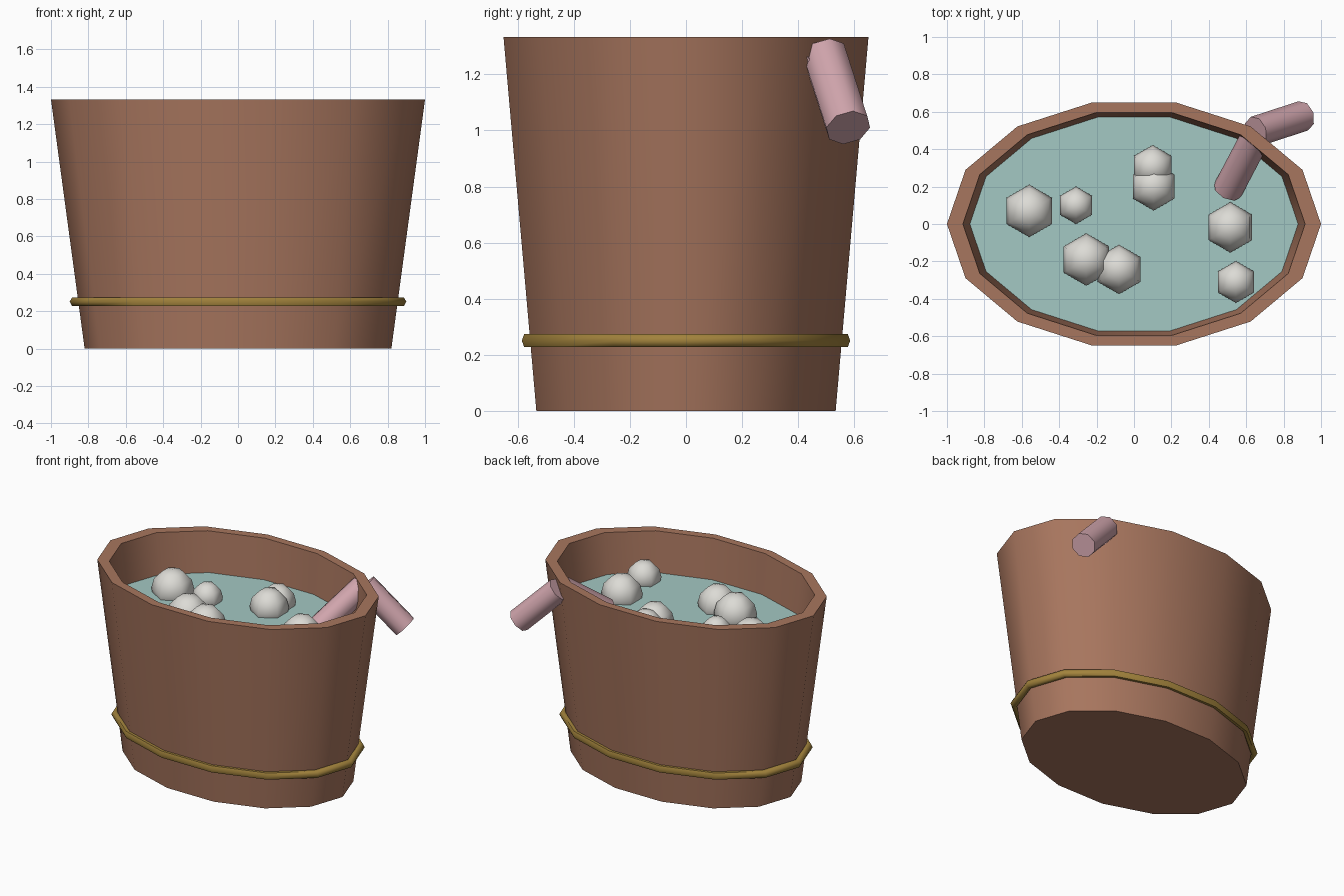
import bpy, bmesh, math
from mathutils import Vector

if "Cube" in bpy.data.objects:
    bpy.data.objects.remove(bpy.data.objects["Cube"])

SIDES, RATIO, H = 14, 0.667, 1.333


def material(name, rgb):
    m = bpy.data.materials.new(name)
    m.diffuse_color = (*rgb, 1)
    m.use_nodes = True
    m.node_tree.nodes["Principled BSDF"].inputs["Base Color"].default_value = m.diffuse_color
    return m


WOOD = material("brown_clay", (0.39, 0.18, 0.112))
WATER = material("pale_teal", (0.37, 0.578, 0.546))
FOAM = material("off_white", (0.72, 0.71, 0.67))
BRASS = material("dull_gold", (0.36, 0.225, 0.045))
PINK = material("soft_pink", (0.64, 0.38, 0.42))


def lathe(name, profile, mat, sides=SIDES, ratio=RATIO, start=0.0, closed=False,
          caps=True, smooth=42, loc=(0, 0, 0)):
    """Spin (radius, z) points into an oval solid; radius 0 becomes a pole."""
    bm = bmesh.new()
    rings = []
    for r, z in profile:
        if r == 0:
            rings.append([bm.verts.new((0, 0, z))] * sides)
            continue
        ring = []
        for i in range(sides):
            a = start + 2 * math.pi * i / sides
            ring.append(bm.verts.new((r * math.cos(a), r * ratio * math.sin(a), z)))
        rings.append(ring)
    pairs = list(zip(rings, rings[1:]))
    if closed:
        pairs.append((rings[-1], rings[0]))
    for lo, hi in pairs:
        for i in range(sides):
            j = (i + 1) % sides
            quad = list(dict.fromkeys((lo[i], lo[j], hi[j], hi[i])))
            bm.faces.new(quad)
    if caps and not closed:
        for ring in (rings[0], rings[-1]):
            if len(set(ring)) > 2:
                bm.faces.new(ring)
    bmesh.ops.recalc_face_normals(bm, faces=bm.faces)
    me = bpy.data.meshes.new(name)
    bm.to_mesh(me)
    bm.free()
    me.materials.append(mat)
    ob = bpy.data.objects.new(name, me)
    ob.location = loc
    bpy.context.collection.objects.link(ob)
    bpy.ops.object.select_all(action='DESELECT')
    ob.select_set(True)
    bpy.context.view_layer.objects.active = ob
    bpy.ops.object.shade_smooth_by_angle(angle=math.radians(smooth))
    return ob


# Hollow tub: outer wall, rim, inner wall and inner floor
lathe("tub", [(0.82, 0), (1.0, H), (0.915, H), (0.75, 0.08)], WOOD)

# Water surface
lathe("water", [(0.872, 1.03), (0.88, 1.05)], WATER)

# Band around the foot: six-sided section
band = [(0.873 + 0.027 * math.cos(k * math.pi / 3),
         0.251 + 0.027 * math.sin(k * math.pi / 3)) for k in range(6)]
lathe("band", band, BRASS, closed=True, smooth=62)

# Foam bubbles: x, y, radius
bubbles = [(-0.56, 0.07, 0.14), (-0.31, 0.10, 0.10), (0.10, 0.305, 0.117),
           (0.105, 0.20, 0.128), (-0.255, -0.19, 0.14), (-0.08, -0.243, 0.132),
           (0.515, -0.018, 0.135), (0.545, -0.31, 0.112)]
for n, (x, y, r) in enumerate(bubbles):
    prof = [(r * math.sin(math.pi * k / 6) if 0 < k < 6 else 0,
             -r * math.cos(math.pi * k / 6)) for k in range(7)]
    lathe(f"bubble_{n + 1}", prof, FOAM, sides=6, ratio=1, start=math.pi / 2,
          smooth=65, loc=(x, y, 1.08))


# Limb hooked over the rim: one half inside, one outside
def rod(name, a, b, r):
    a, b = Vector(a), Vector(b)
    d = b - a
    ob = lathe(name, [(r, 0), (r, d.length)], PINK, sides=8, ratio=1, smooth=50, loc=a)
    ob.rotation_mode = 'QUATERNION'
    ob.rotation_quaternion = d.to_track_quat('Z', 'Y')


rod("limb_outside", (0.65, 0.495, 1.268), (0.905, 0.578, 1.01), 0.082)
rod("limb_inside", (0.65, 0.465, 1.268), (0.50, 0.18, 1.04), 0.08)
